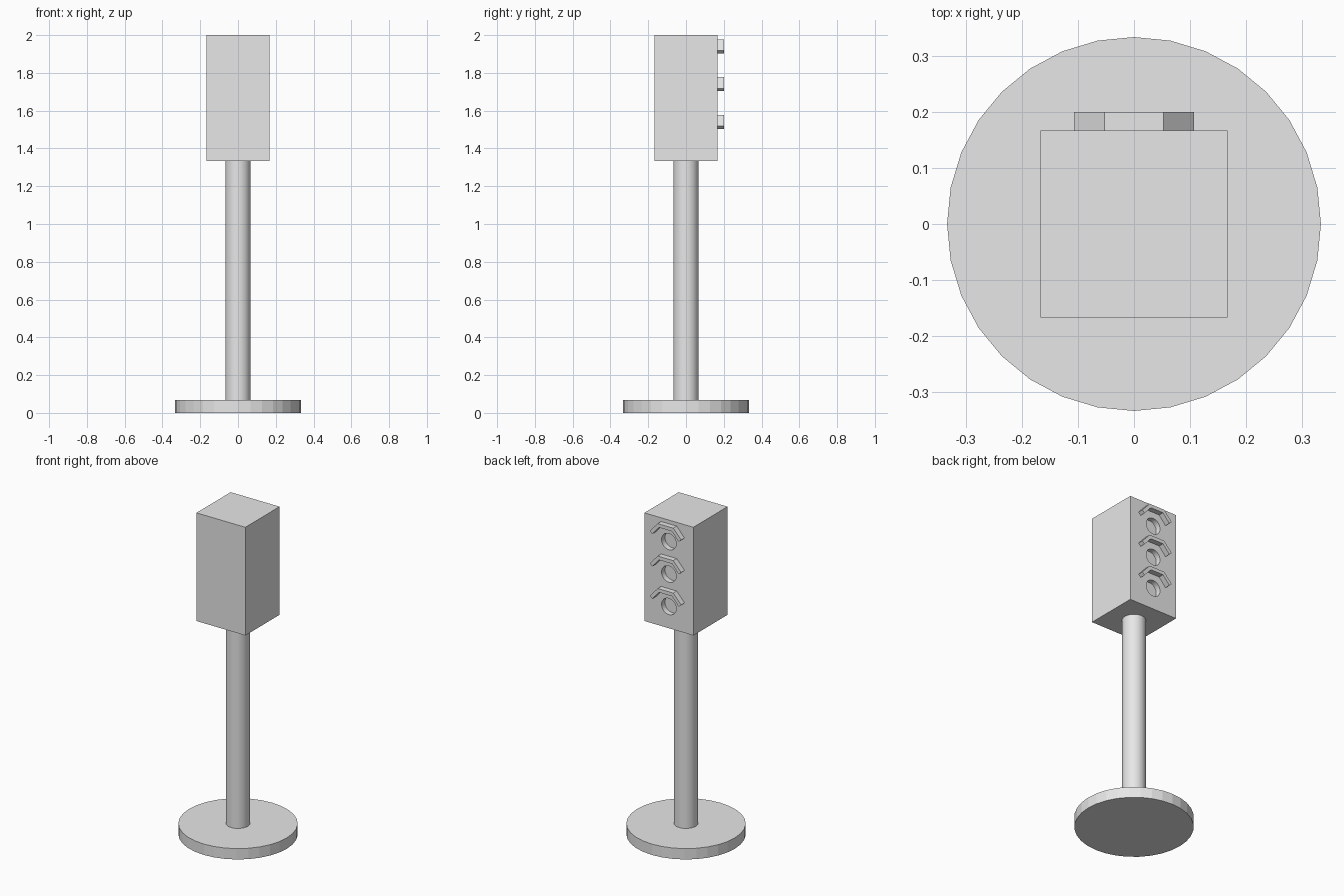
import bpy
import bmesh
import math

if "Cube" in bpy.data.objects:
    bpy.data.objects.remove(bpy.data.objects["Cube"])

grey = bpy.data.materials.new("light grey")
grey.diffuse_color = (0.8, 0.8, 0.8, 1)
grey.use_nodes = True
grey.node_tree.nodes["Principled BSDF"].inputs["Base Color"].default_value = grey.diffuse_color

LAMP_HEIGHTS = (1.867, 1.667, 1.467)
HALF = 1 / 6            # half width of the housing
LAMP_RADIUS = 0.05
LAMP_DEPTH = 0.033


def finish(obj, name):
    obj.name = name
    obj.data.materials.clear()
    obj.data.materials.append(grey)
    return obj


def cylinder(name, radius, z0, z1):
    bpy.ops.mesh.primitive_cylinder_add(
        vertices=32, radius=radius, depth=z1 - z0, location=(0, 0, (z0 + z1) / 2))
    return finish(bpy.context.object, name)


def visor(name, z):
    # Three-sided arch profile: outer line, then inner line back again
    right = [(0.107, 0.051), (0.053, 0.110)]
    inner = [(0.044, 0.088), (0.090, 0.036)]
    outline = right + [(-x, h) for x, h in reversed(right)]
    outline += [(-x, h) for x, h in reversed(inner)] + inner
    bm = bmesh.new()
    back = [bm.verts.new((x, HALF, z + h)) for x, h in outline]
    front = [bm.verts.new((x, 0.2, z + h)) for x, h in outline]
    # Quads spanning outer and inner lines, on both ends of the extrusion
    for ring in (back, front):
        for i in range(3):
            bm.faces.new((ring[i], ring[i + 1], ring[6 - i], ring[7 - i]))
    for i in range(8):
        j = (i + 1) % 8
        bm.faces.new((back[i], back[j], front[j], front[i]))
    bmesh.ops.recalc_face_normals(bm, faces=bm.faces)
    mesh = bpy.data.meshes.new(name)
    bm.to_mesh(mesh)
    bm.free()
    obj = bpy.data.objects.new(name, mesh)
    bpy.context.collection.objects.link(obj)
    return finish(obj, name)


# Round foot and post
cylinder("base", 1 / 3, 0, 0.067)
pole = cylinder("pole", 0.067, 0.067, 4 / 3)
bpy.ops.object.shade_smooth_by_angle()

# Signal housing
bpy.ops.mesh.primitive_cube_add(size=1, location=(0, 0, 5 / 3))
housing = finish(bpy.context.object, "housing")
housing.scale = (2 * HALF, 2 * HALF, 2 / 3)
bpy.ops.object.transform_apply(location=False, rotation=False, scale=True)

# Round lamp recesses in the back, each under a visor
for label, z in zip(("top", "middle", "bottom"), LAMP_HEIGHTS):
    bpy.ops.mesh.primitive_cylinder_add(
        vertices=32, radius=LAMP_RADIUS, depth=2 * LAMP_DEPTH,
        location=(0, HALF, z), rotation=(math.pi / 2, 0, 0))
    cutter = finish(bpy.context.object, label + "_lamp_cutter")
    cutter.hide_render = True
    cut = housing.modifiers.new(label + "_lamp", 'BOOLEAN')
    cut.operation = 'DIFFERENCE'
    cut.solver = 'EXACT'
    cut.object = cutter
    bpy.context.view_layer.objects.active = housing
    bpy.ops.object.modifier_apply(modifier=cut.name)
    bpy.data.objects.remove(cutter)
    visor(label + "_visor", z)
